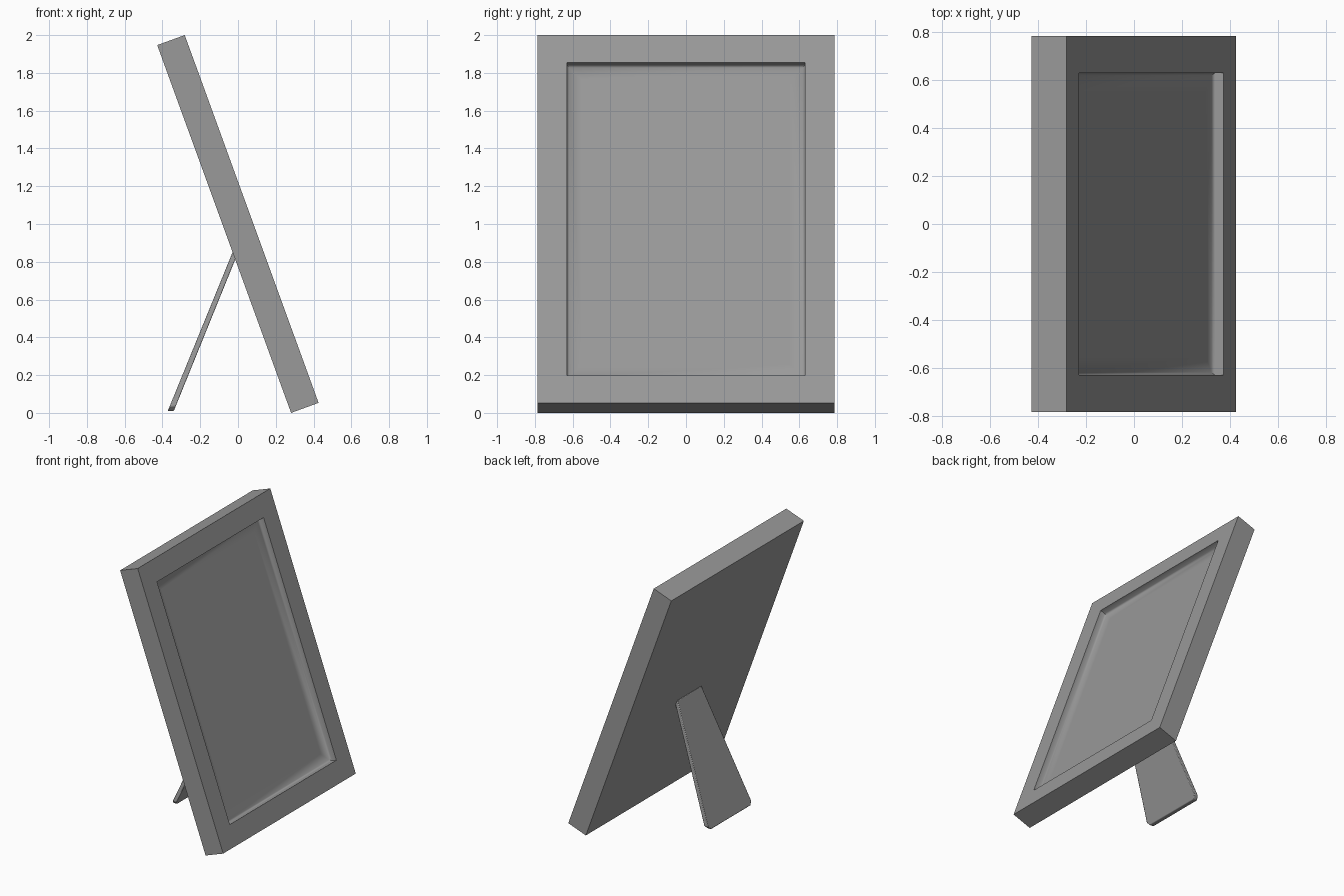
import bpy, bmesh, math
from mathutils import Matrix, Vector

if "Cube" in bpy.data.objects:
    bpy.data.objects.remove(bpy.data.objects["Cube"])

TILT = math.radians(20)
LENGTH, THICK, HALF_W = 2.072, 0.155, 0.785
BORDER, DEPTH, FILLET = 0.154, 0.05, 0.012

grey = bpy.data.materials.new("dark_grey")
grey.diffuse_color = (0.32, 0.32, 0.32, 1)
grey.use_nodes = True
grey.node_tree.nodes["Principled BSDF"].inputs["Base Color"].default_value = grey.diffuse_color


def finish(bm, name, angle):
    bmesh.ops.recalc_face_normals(bm, faces=bm.faces)
    mesh = bpy.data.meshes.new(name)
    bm.to_mesh(mesh)
    bm.free()
    mesh.materials.append(grey)
    ob = bpy.data.objects.new(name, mesh)
    bpy.context.collection.objects.link(ob)
    bpy.ops.object.select_all(action='DESELECT')
    bpy.context.view_layer.objects.active = ob
    ob.select_set(True)
    bpy.ops.object.shade_smooth_by_angle(angle=math.radians(angle))
    return ob


# Leaning frame: nested rectangles form the border, recess wall, soft inner edge and panel
bm = bmesh.new()


def ring(x, inset):
    w = HALF_W - inset
    return [bm.verts.new((x, y, z)) for y, z in (
        (-w, inset), (w, inset), (w, LENGTH - inset), (-w, LENGTH - inset))]


floor = THICK - DEPTH
rings = [ring(0, 0), ring(THICK, 0), ring(THICK, BORDER),
         ring(floor + FILLET, BORDER), ring(floor, BORDER + FILLET),
         ring(floor, BORDER + 0.08)]
bm.faces.new(rings[0])
bm.faces.new(rings[-1])
for a, b in zip(rings, rings[1:]):
    for i in range(4):
        j = (i + 1) % 4
        bm.faces.new((a[i], a[j], b[j], b[i]))
bm.transform(Matrix.Translation((0.281, 0, 0)) @ Matrix.Rotation(-TILT, 4, 'Y'))
finish(bm, "picture_frame", 50)

# Tapered easel leg: wider at the foot, with clipped foot corners
bm = bmesh.new()
back_foot, back_top = Vector((-0.372, 0.01)), Vector((-0.029, 0.85))
front_foot, front_top = Vector((-0.340, 0.01)), Vector((-0.004, 0.838))
half = [(0.0, 0.235), (0.03, 0.257), (1.0, 0.142)]
outline = [(t, -w) for t, w in half] + [(t, w) for t, w in reversed(half)]
sides = []
for foot, top in ((back_foot, back_top), (front_foot, front_top)):
    side = []
    for t, y in outline:
        p = foot.lerp(top, t)
        side.append(bm.verts.new((p.x, y, p.y)))
    sides.append(side)
    bm.faces.new(side)
n = len(outline)
for i in range(n):
    j = (i + 1) % n
    bm.faces.new((sides[0][i], sides[0][j], sides[1][j], sides[1][i]))
leg = finish(bm, "easel_leg", 40)
bevel = leg.modifiers.new("soft_edges", 'BEVEL')
bevel.width = 0.004
bevel.segments = 2
